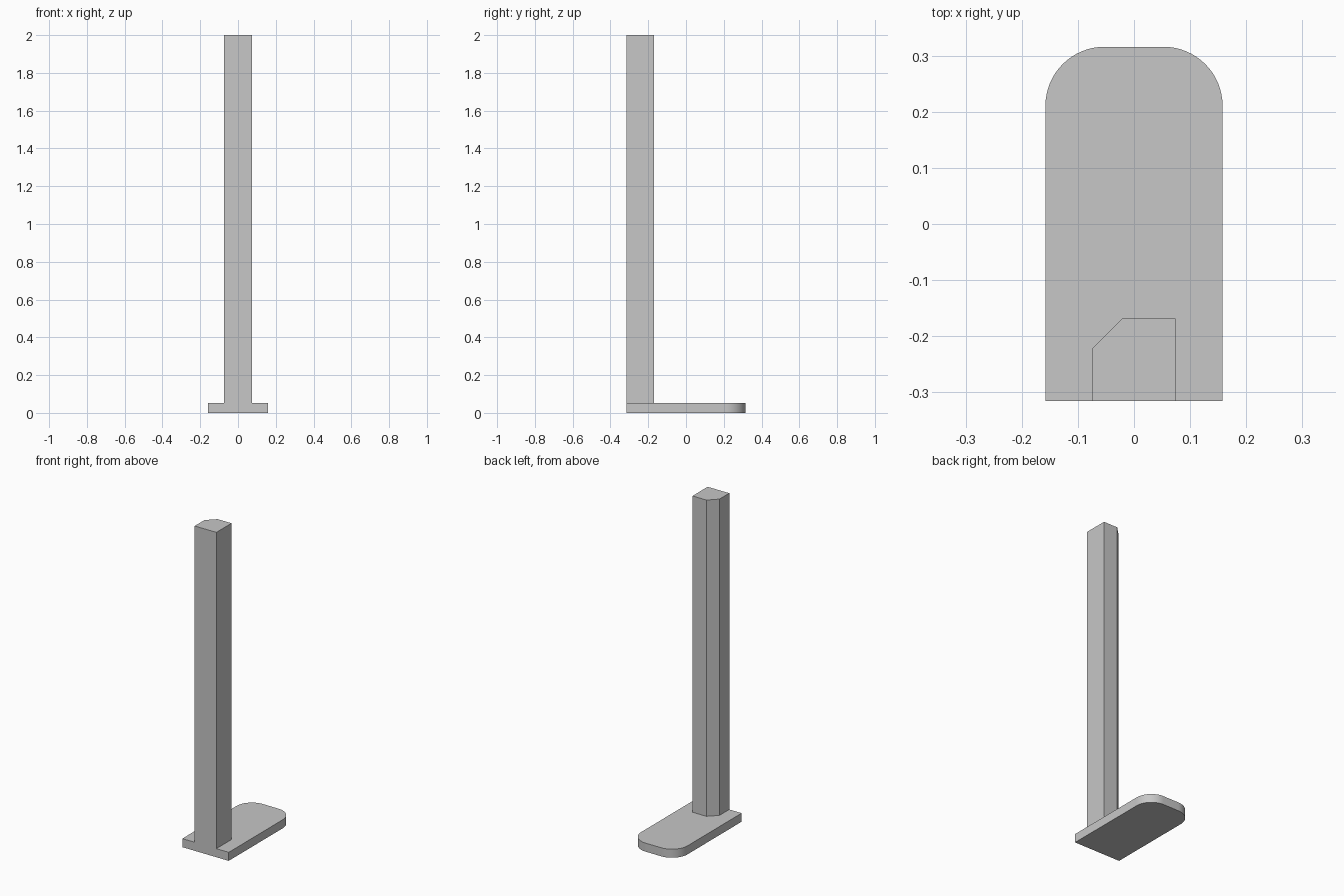
import bpy
import bmesh
from math import cos, sin, pi, radians

cube = bpy.data.objects.get("Cube")
if cube:
    bpy.data.objects.remove(cube, do_unlink=True)

# One light grey for the whole model
GREY = (0.57, 0.57, 0.57, 1)
grey = bpy.data.materials.new("light_grey")
grey.use_nodes = True
grey.diffuse_color = GREY
grey.node_tree.nodes["Principled BSDF"].inputs["Base Color"].default_value = GREY

# The design module: the post is 38 modules tall
U = 2 / 38
FRONT, BACK, HALF_WIDTH, RADIUS = -6 * U, 6 * U, 3 * U, 2 * U
POST_HALF = 1.4 * U
POST_BACK = FRONT + 2 * POST_HALF


def prism(name, outline, bottom, top):
    """Extrude a counter-clockwise outline from bottom to top."""
    bm = bmesh.new()
    face = bm.faces.new([bm.verts.new((x, y, bottom)) for x, y in outline])
    new = bmesh.ops.extrude_face_region(bm, geom=[face], use_keep_orig=True)["geom"]
    bmesh.ops.translate(bm, vec=(0, 0, top - bottom),
                        verts=[v for v in new if isinstance(v, bmesh.types.BMVert)])
    bmesh.ops.recalc_face_normals(bm, faces=bm.faces)
    mesh = bpy.data.meshes.new(name)
    bm.to_mesh(mesh)
    bm.free()
    mesh.materials.append(grey)
    obj = bpy.data.objects.new(name, mesh)
    bpy.context.collection.objects.link(obj)
    bpy.ops.object.select_all(action='DESELECT')
    obj.select_set(True)
    bpy.context.view_layer.objects.active = obj
    bpy.ops.object.shade_smooth_by_angle(angle=radians(30))
    return obj


def arc(cx, cy, start, steps=16):
    """Quarter circle of points, counter-clockwise."""
    angles = [start + pi / 2 * i / steps for i in range(steps + 1)]
    return [(cx + RADIUS * cos(a), cy + RADIUS * sin(a)) for a in angles]


# Foot plate: square at the front, two rounded corners at the back
corner_x, corner_y = HALF_WIDTH - RADIUS, BACK - RADIUS
prism("foot_plate",
      [(-HALF_WIDTH, FRONT), (HALF_WIDTH, FRONT)]
      + arc(corner_x, corner_y, 0) + arc(-corner_x, corner_y, pi / 2),
      0, U)

# Post: square, flush with the front, one back corner chamfered
prism("post",
      [(-POST_HALF, FRONT), (POST_HALF, FRONT), (POST_HALF, POST_BACK),
       (-POST_HALF + U, POST_BACK), (-POST_HALF, POST_BACK - U)],
      U, 38 * U)
